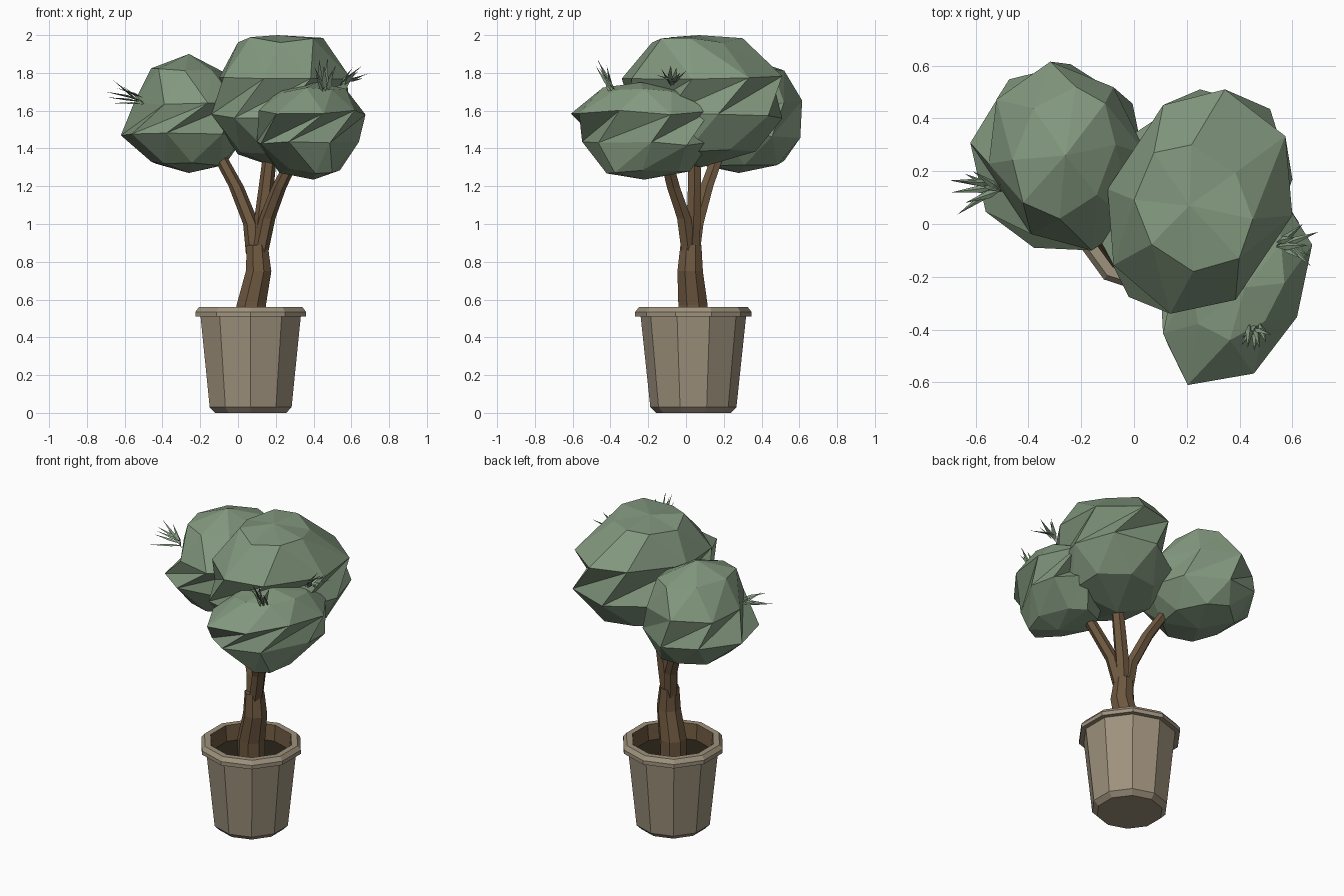
import bpy, bmesh, math, random
from mathutils import Vector

if "Cube" in bpy.data.objects:
    bpy.data.objects.remove(bpy.data.objects["Cube"])


def material(name, rgb):
    m = bpy.data.materials.new(name)
    m.diffuse_color = (*rgb, 1)
    m.use_nodes = True
    m.node_tree.nodes["Principled BSDF"].inputs["Base Color"].default_value = m.diffuse_color
    return m


CLAY = material("clay", (0.345, 0.287, 0.205))
BARK = material("bark", (0.155, 0.097, 0.05))
SOIL = material("soil", (0.025, 0.018, 0.01))
LEAF = material("leaf green", (0.225, 0.315, 0.21))


def finish(name, bm, *mats):
    me = bpy.data.meshes.new(name)
    bm.to_mesh(me)
    bm.free()
    for m in mats:
        me.materials.append(m)
    ob = bpy.data.objects.new(name, me)
    bpy.context.collection.objects.link(ob)
    return ob


def loft(bm, rings, n, phase=0.0):
    """Skin n-sided horizontal rings given as (centre, radius); cap both ends."""
    loops = []
    for c, r in rings:
        loops.append([bm.verts.new((c[0] + r * math.cos(phase + math.tau * i / n),
                                    c[1] + r * math.sin(phase + math.tau * i / n), c[2]))
                      for i in range(n)])
    for a, b in zip(loops, loops[1:]):
        for i in range(n):
            j = (i + 1) % n
            bm.faces.new((a[i], a[j], b[j], b[i]))
    bm.faces.new(loops[0][::-1])
    bm.faces.new(loops[-1])


# Pot: ten-sided shell with rim, brown inside wall and soil disc
PX, PY = 0.067, 0.039
profile = [(0.198, 0), (0.228, 0.03), (0.279, 0.51), (0.308, 0.51), (0.308, 0.535),
           (0.288, 0.56), (0.25, 0.56), (0.24, 0.46)]
bm = bmesh.new()
loft(bm, [((PX, PY, z), r) for r, z in profile], 10, math.pi / 2)
bm.faces.ensure_lookup_table()
for f in bm.faces[60:70]:
    f.material_index = 1
bm.faces[-1].material_index = 2
finish("pot", bm, CLAY, BARK, SOIL)

# Trunk and three branches
bm = bmesh.new()
loft(bm, [((0.07, 0.037, 0.45), 0.085), ((0.07, 0.037, 0.57), 0.084),
          ((0.109, 0.022, 0.75), 0.073), ((0.102, 0.026, 0.89), 0.06)], 8, math.pi / 8)
finish("trunk", bm, BARK)
branches = {
    "left_branch": [(0.085, 0.035, 0.84), (0.07, 0.055, 1.0), (-0.01, 0.11, 1.2), (-0.13, 0.19, 1.42)],
    "middle_branch": [(0.11, 0.03, 0.84), (0.125, 0.04, 1.0), (0.15, 0.045, 1.2), (0.175, 0.045, 1.42)],
    "right_branch": [(0.115, 0.015, 0.84), (0.155, -0.01, 1.03), (0.215, -0.065, 1.19), (0.32, -0.12, 1.4)],
}
for name, path in branches.items():
    bm = bmesh.new()
    loft(bm, list(zip(path, (0.043, 0.043, 0.04, 0.036))), 6)
    finish(name, bm, BARK)


def foliage(name, bottom, rings, top, turn, seed, n=8):
    """Faceted crown: four rings (z, x0, x1, y0, y1, skew), sharply twisted at the waist."""
    rnd = random.Random(seed)
    bm = bmesh.new()
    loops = []
    for (z, x0, x1, y0, y1, skew), deg in zip(rings, (0, 22, 92, 114)):
        pts = []
        for i in range(n):
            t = turn + math.radians(deg) + math.tau * (i + rnd.uniform(-0.12, 0.12)) / n
            pts.append((math.cos(t), math.sin(t) + skew * math.cos(t)))
        xs, ys = [p[0] for p in pts], [p[1] for p in pts]
        loops.append([bm.verts.new((
            x0 + (x - min(xs)) / (max(xs) - min(xs)) * (x1 - x0),
            y0 + (y - min(ys)) / (max(ys) - min(ys)) * (y1 - y0),
            z + rnd.uniform(-0.015, 0.015))) for x, y in pts])
    for a, b in zip(loops, loops[1:]):
        for i in range(n):
            j = (i + 1) % n
            bm.faces.new((a[i], a[j], b[i]))
            bm.faces.new((a[j], b[j], b[i]))
    lo, hi = bm.verts.new(bottom), bm.verts.new(top)
    for i in range(n):
        j = (i + 1) % n
        bm.faces.new((lo, loops[0][j], loops[0][i]))
        bm.faces.new((hi, loops[-1][i], loops[-1][j]))
    finish(name, bm, LEAF)


foliage("left_foliage", (-0.26, 0.28, 1.27),
        [(1.32, -0.46, -0.07, 0.02, 0.52, 0), (1.47, -0.62, 0.05, -0.09, 0.605, 0),
         (1.64, -0.55, 0.05, -0.1, 0.615, -0.15), (1.81, -0.46, -0.07, 0.02, 0.52, 0.2)],
        (-0.26, 0.26, 1.9), 0.2, 3)
foliage("top_foliage", (0.2, 0.08, 1.3),
        [(1.38, 0.0, 0.48, -0.2, 0.37, 0.1), (1.57, -0.14, 0.6, -0.32, 0.51, 0.25),
         (1.78, -0.1, 0.6, -0.34, 0.51, 0.15), (1.975, 0.0, 0.45, -0.18, 0.3, -0.2)],
        (0.21, 0.07, 2.0), 0.4, 5)
foliage("front_foliage", (0.4, -0.22, 1.235),
        [(1.28, 0.22, 0.54, -0.42, 0.02, -0.2), (1.43, 0.1, 0.64, -0.55, 0.13, 0.3),
         (1.59, 0.11, 0.675, -0.61, 0.13, 0.4), (1.71, 0.22, 0.57, -0.44, 0.0, 0.25)],
        (0.42, -0.24, 1.75), 0.1, 8)


def tuft(name, base, tips, seed):
    """Thin three-sided blades from around the base to each tip."""
    rnd = random.Random(seed)
    bm = bmesh.new()
    for tip in tips:
        root = Vector(base) + Vector([rnd.uniform(-0.02, 0.02) for _ in range(3)])
        d = Vector(tip) - root
        side = d.cross(Vector((0.3, 0.2, 1))).normalized() * 0.015
        up = side.cross(d).normalized() * 0.009
        r, t = bm.verts.new(root), bm.verts.new(tip)
        ring = [bm.verts.new(root + d * 0.35 + o) for o in (side, up, -side)]
        for j in range(3):
            k = (j + 1) % 3
            bm.faces.new((r, ring[k], ring[j]))
            bm.faces.new((t, ring[j], ring[k]))
    bmesh.ops.recalc_face_normals(bm, faces=bm.faces)
    finish(name, bm, LEAF)


tuft("left_tuft", (-0.51, 0.14, 1.65),
     [(-0.70, 0.165, 1.70), (-0.69, 0.12, 1.67), (-0.67, 0.035, 1.64), (-0.66, 0.16, 1.76),
      (-0.64, 0.19, 1.69), (-0.64, 0.08, 1.72), (-0.61, 0.2, 1.73)], 1)
tuft("front_tuft", (0.455, -0.39, 1.70),
     [(0.405, -0.46, 1.83), (0.43, -0.47, 1.87), (0.455, -0.48, 1.84), (0.475, -0.47, 1.88),
      (0.52, -0.42, 1.84), (0.5, -0.45, 1.81), (0.41, -0.43, 1.8)], 2)
tuft("right_tuft", (0.55, -0.07, 1.74),
     [(0.70, -0.03, 1.80), (0.66, -0.08, 1.84), (0.67, -0.16, 1.79), (0.61, -0.05, 1.83),
      (0.64, 0.0, 1.81), (0.66, -0.12, 1.77), (0.63, -0.13, 1.82)], 4)
